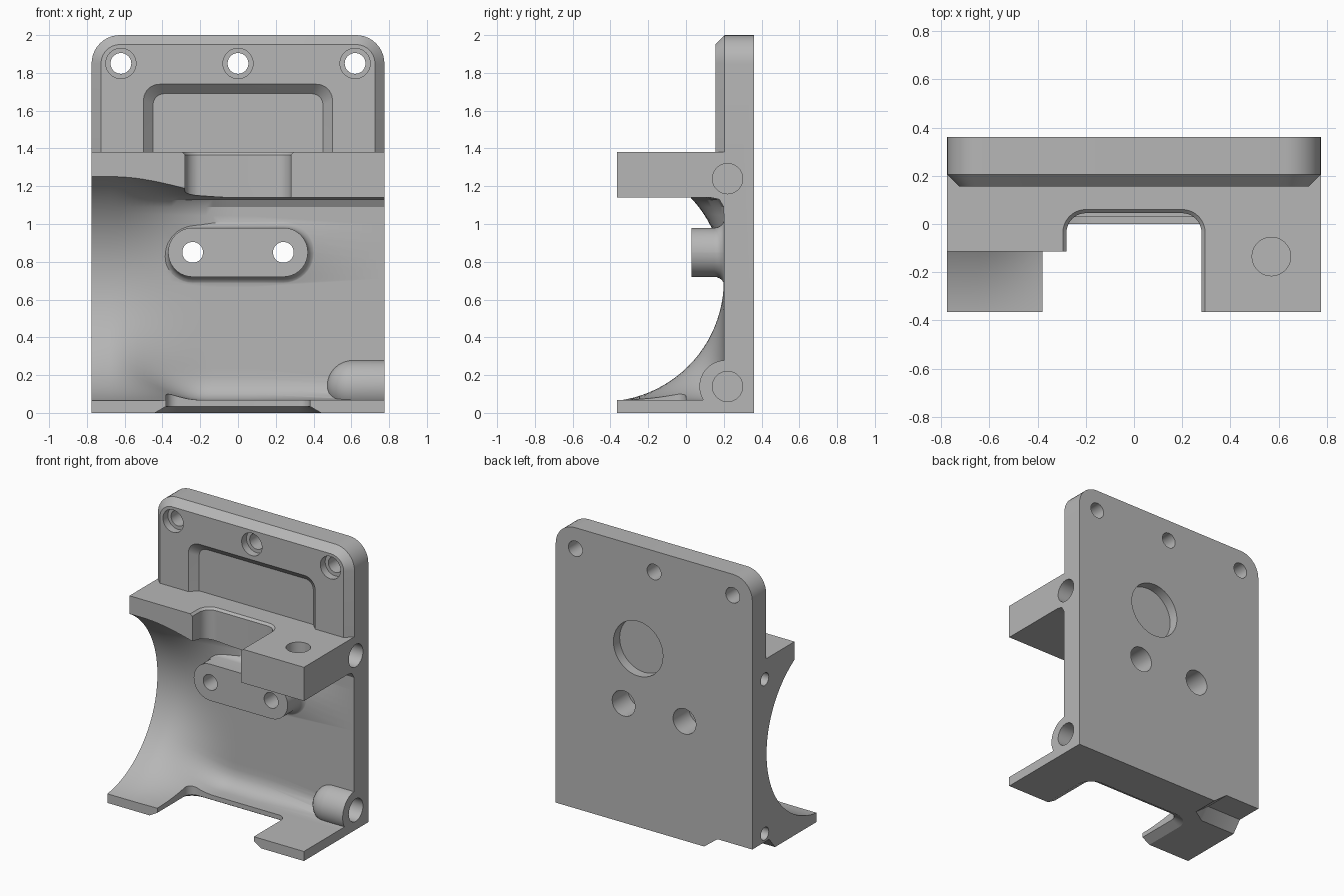
import bpy, bmesh
from math import sin, cos, pi, radians, dist

if "Cube" in bpy.data.objects:
    bpy.data.objects.remove(bpy.data.objects["Cube"])

grey = bpy.data.materials.new("machined grey")
grey.use_nodes = True
grey.diffuse_color = (0.47, 0.47, 0.47, 1)
grey.node_tree.nodes["Principled BSDF"].inputs["Base Color"].default_value = grey.diffuse_color

# How (u, v, level) maps to space when stacking outlines along each axis
MAPS = {
    "x": lambda u, v, w: (w, u, v),
    "y": lambda u, v, w: (u, w, v),
    "z": lambda u, v, w: (u, v, w),
}


def loft(name, axis, rings):
    """Solid skinned through (level, outline) rings."""
    bm = bmesh.new()
    rows = [[bm.verts.new(MAPS[axis](u, v, w)) for u, v in pts] for w, pts in rings]
    n = len(rows[0])
    for a, b in zip(rows, rows[1:]):
        for i in range(n):
            j = (i + 1) % n
            bm.faces.new((a[i], a[j], b[j], b[i]))
    bm.faces.new(rows[0])
    bm.faces.new(rows[-1])
    bmesh.ops.recalc_face_normals(bm, faces=bm.faces)
    mesh = bpy.data.meshes.new(name)
    bm.to_mesh(mesh)
    bm.free()
    mesh.materials.append(grey)
    ob = bpy.data.objects.new(name, mesh)
    bpy.context.collection.objects.link(ob)
    return ob


def rounded(u0, u1, v0, v1, low=0, high=0, steps=10):
    """Rectangle outline with rounded lower and upper corners."""
    pts = []
    corners = ((u1, v0, -1, 1, low, -90), (u1, v1, -1, -1, high, 0),
               (u0, v1, 1, -1, high, 90), (u0, v0, 1, 1, low, 180))
    for u, v, su, sv, r, start in corners:
        for k in range(steps + 1 if r else 1):
            a = radians(start + 90 * k / steps)
            pts.append((u + r * (su + cos(a)), v + r * (sv + sin(a))) if r else (u, v))
    return pts


def circle(u, v, r, n=40):
    return [(u + r * cos(2 * pi * k / n), v + r * sin(2 * pi * k / n)) for k in range(n)]


def box(name, x0, x1, y0, y1, z0, z1):
    return loft(name, "z", [(z, rounded(x0, x1, y0, y1)) for z in (z0, z1)])


def rod(name, axis, u, v, r, w0, w1):
    return loft(name, axis, [(w, circle(u, v, r)) for w in (w0, w1)])


def combine(body, tool, operation="DIFFERENCE"):
    mod = body.modifiers.new(tool.name, "BOOLEAN")
    mod.object, mod.operation, mod.solver = tool, operation, "EXACT"
    bpy.context.view_layer.objects.active = body
    bpy.ops.object.modifier_apply(modifier=mod.name)
    bpy.data.objects.remove(tool)


def resample(pts, n):
    """Spread n points evenly along an open path."""
    total = sum(dist(a, b) for a, b in zip(pts, pts[1:]))
    out, i, passed = [], 0, 0.0
    for k in range(n):
        goal = total * k / (n - 1)
        while i < len(pts) - 2 and passed + dist(pts[i], pts[i + 1]) < goal:
            passed += dist(pts[i], pts[i + 1])
            i += 1
        a, b = pts[i], pts[i + 1]
        f = min(1, (goal - passed) / dist(a, b))
        out.append((a[0] + f * (b[0] - a[0]), a[1] + f * (b[1] - a[1])))
    return out


# Back plate with rounded top corners and a chamfered front edge
full = rounded(-0.775, 0.775, 0, 2, high=0.15)
body = loft("bracket_body", "y", [
    (0.155, rounded(-0.725, 0.725, 0, 1.95, high=0.1)), (0.205, full), (0.36, full)])

# Block that holds the shelf and the lower flange
combine(body, box("block", -0.775, 0.775, -0.365, 0.3, 0, 1.38), "UNION")

# Cavity: round bore on one end, blending to a filleted box on the other
N = 49
front = -0.44
bore = [(front + 0.64 * cos(a), 0.70 + 0.64 * sin(a))
        for a in (pi * k / (N - 1) - pi / 2 for k in range(N))]
path = [(front, 0.068)]
for cy, cz, r, start in ((0.09, 0.178, 0.11, -90), (0.145, 1.085, 0.055, 0)):
    for k in range(9):
        a = radians(start + 90 * k / 8)
        path.append((cy + r * cos(a), cz + r * sin(a)))
path.append((front, 1.14))
pocket = resample(path, N)


def section(x):
    pts = []
    for k in range(N):
        end = -0.25 + 0.3 * k / (N - 1)
        t = min(1, max(0, (x + 0.68) / (end + 0.68)))
        s = t * t * (3 - 2 * t)
        (y0, z0), (y1, z1) = bore[k], pocket[k]
        pts.append((y0 + s * (y1 - y0), z0 + s * (z1 - z0)))
    return pts


stations = [-0.8] + [-0.68 + 0.73 * k / 20 for k in range(21)] + [0.8]
combine(body, loft("cavity", "x", [(x, section(x)) for x in stations]))

# Shelf: shortened on one side, with a rounded notch in the middle
combine(body, box("shelf_step", -0.9, -0.2, -0.5, -0.115, 0.9, 1.5))
notch = [(z, rounded(-0.28 - d, 0.28 + d, -0.6, 0.045 + d, high=0.08 + d))
         for z, d in ((1.08, 0), (1.365, 0), (1.395, 0.03))]
combine(body, loft("shelf_notch", "z", notch))

# Lower flange notch, chamfered underneath
notch = [(z, rounded(-0.38 - d, 0.38 + d, -0.6, d, high=0.06 + d))
         for z, d in ((-0.035, 0.12), (0.035, 0), (0.4, 0))]
combine(body, loft("flange_notch", "z", notch))


# Relief under the rear corner
def relief(h):
    return [(0.1, -0.05), (0.1, -0.005), (0.17, h), (0.45, h), (0.45, -0.05)]


combine(body, loft("corner_relief", "x", [
    (-0.9, relief(0.08)), (-0.5, relief(0.08)), (-0.39, relief(-0.004))]))

# Recess in the upper plate
combine(body, loft("upper_recess", "y", [
    (y, rounded(-0.45 - d, 0.45 + d, 1.38, 1.69 + d, high=0.06 + d / 2))
    for y, d in ((0.145, 0.06), (0.205, 0))]))


# Oblong boss with a fillet at its foot
def oblong(d):
    r = 0.13 + d
    return rounded(-0.37 - d, 0.37 + d, 0.85 - r, 0.85 + r, r * 0.999, r * 0.999)


foot = [(0.15 + 0.055 * sin(a), 0.055 * (1 - cos(a)))
        for a in (pi / 2 * k / 6 for k in range(7))]
combine(body, loft("oblong_boss", "y", [(0.03, oblong(0))]
                   + [(y, oblong(d)) for y, d in foot] + [(0.25, oblong(0.055))]), "UNION")

# Round-ended boss around the lower side hole
R = 0.139
dome = [(0.61 - R * cos(a), circle(0.21, 0.14, R * sin(a)))
        for a in (pi / 2 * k / 8 for k in range(1, 9))]
combine(body, loft("side_boss", "x", dome + [(0.775, circle(0.21, 0.14, R))]), "UNION")

# Counterbored mounting holes along the top
for x in (-0.62, 0, 0.62):
    combine(body, rod("mount_hole", "y", x, 1.85, 0.055, 0, 0.5))
    combine(body, rod("mount_counterbore", "y", x, 1.85, 0.08, 0, 0.21))

# Oblong boss holes, wider at the back
for x in (-0.24, 0.24):
    combine(body, rod("boss_hole", "y", x, 0.85, 0.055, -0.1, 0.5))
    combine(body, rod("boss_counterbore", "y", x, 0.85, 0.09, 0.18, 0.5))

# Blind holes in both ends
for z in (0.14, 1.24):
    combine(body, rod("wide_side_hole", "x", 0.22, z, 0.08, 0.53, 0.9))
    combine(body, rod("narrow_side_hole", "x", 0.22, z, 0.045, -0.9, -0.55))

# Shelf hole and the large round pocket in the back
combine(body, rod("shelf_hole", "z", 0.57, -0.135, 0.08, 1.22, 1.5))
combine(body, rod("rear_pocket", "y", 0.125, 1.27, 0.195, 0.29, 0.5))

# Smooth the curved surfaces, keep machined edges sharp
body.select_set(True)
bpy.context.view_layer.objects.active = body
bpy.ops.object.shade_smooth_by_angle(angle=radians(28))
